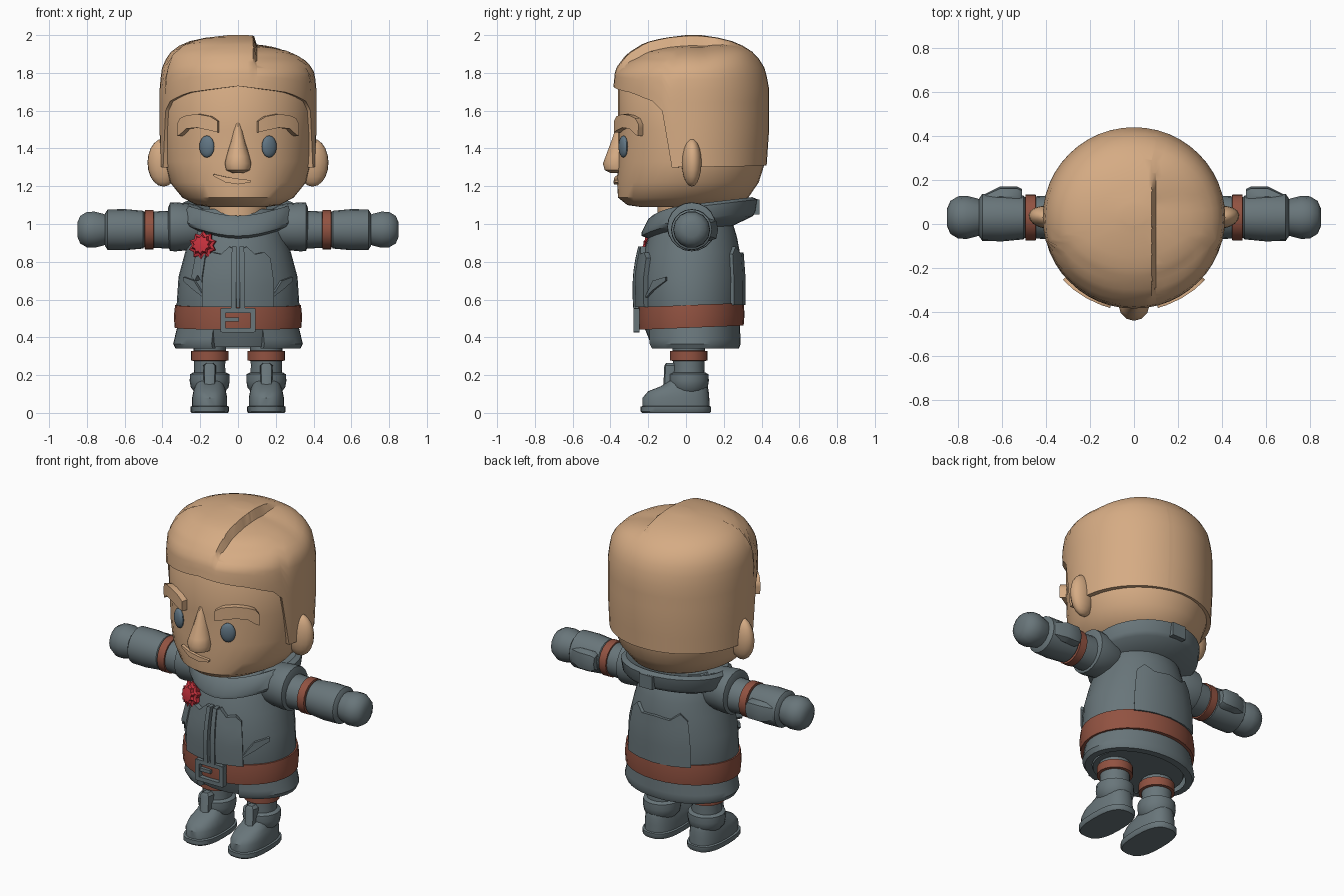
import bpy, bmesh
from math import sin, cos, pi, radians, copysign
from mathutils import Matrix, Vector

if "Cube" in bpy.data.objects:
    bpy.data.objects.remove(bpy.data.objects["Cube"])


def material(name, rgb):
    m = bpy.data.materials.new(name)
    m.use_nodes = True
    m.diffuse_color = (*rgb, 1)
    m.node_tree.nodes["Principled BSDF"].inputs["Base Color"].default_value = (*rgb, 1)
    return m


SKIN = material("tan", (0.67, 0.41, 0.23))
CLOTH = material("slate_grey", (0.14, 0.18, 0.195))
LEATHER = material("red_brown", (0.285, 0.085, 0.053))
RED = material("bright_red", (0.55, 0.03, 0.045))
EYE = material("blue_grey", (0.12, 0.18, 0.23))


def finish(name, bm, mat, matrix=Matrix(), sharp=38):
    bm.transform(matrix)
    bmesh.ops.remove_doubles(bm, verts=bm.verts, dist=0.0001)
    bmesh.ops.recalc_face_normals(bm, faces=bm.faces)
    for f in bm.faces:
        f.smooth = True
    for e in bm.edges:
        e.smooth = e.calc_face_angle(0) < radians(sharp)
    me = bpy.data.meshes.new(name)
    bm.to_mesh(me)
    bm.free()
    me.materials.append(mat)
    ob = bpy.data.objects.new(name, me)
    bpy.context.collection.objects.link(ob)
    return ob


def grid(rows, closed, caps):
    bm = bmesh.new()
    vs = [[bm.verts.new(p) for p in r] for r in rows]
    n = len(vs[0])
    for a, b in zip(vs, vs[1:]):
        for i in range(n if closed else n - 1):
            j = (i + 1) % n
            bm.faces.new((a[i], a[j], b[j], b[i]))
    for r in caps:
        bm.faces.new(vs[r])
    return bm


def lerp(table, t):
    if t <= table[0][0]:
        return table[0][1:]
    for p, q in zip(table, table[1:]):
        if t <= q[0]:
            k = (t - p[0]) / (q[0] - p[0])
            return tuple(a + (b - a) * k for a, b in zip(p[1:], q[1:]))
    return table[-1][1:]


# Rings are (height, half width, front y, back y); angle 0 faces the front
def surface(rings, deg, z, off=0.0):
    rx, yf, yb = lerp(rings, z)
    a = radians(deg)
    return Vector(((rx + off) * sin(a), (yf + yb) / 2 - ((yb - yf) / 2 + off) * cos(a), z))


def loft(name, rings, mat, matrix=Matrix(), n=24, power=1.0, star=1.0, tilt=0.0, sag=0.0):
    rows = []
    for z, rx, yf, yb in rings:
        row = []
        for i in range(n):
            a = 2 * pi * i / n
            c, s = (copysign(abs(v) ** power, v) for v in (cos(a), sin(a)))
            k = star if i % 2 else 1
            y = (yf + yb) / 2 - (yb - yf) / 2 * c * k
            row.append((rx * s * k, y, z + tilt * y - sag * max(0, c) ** 4))
        rows.append(row)
    return finish(name, grid(rows, True, (0, -1)), mat, matrix)


def lathe(name, profile, mat, matrix=Matrix(), n=20, **kw):
    return loft(name, [(t, r, -r, r) for t, r in profile], mat, matrix, n, **kw)


# Raised panel wrapped on a surface: columns are (angle, low z, high z)
def panel(name, rings, cols, off, mat, matrix=Matrix(), depth=0.04, m=5):
    cols = [cols[0]] + cols + [cols[-1]]
    steps = [0] + [i / m for i in range(m + 1)] + [1]
    rows = []
    for j, t in enumerate(steps):
        row = []
        for i, (a, lo, hi) in enumerate(cols):
            edge = i in (0, len(cols) - 1) or j in (0, len(steps) - 1)
            row.append(surface(rings, a, lo + (hi - lo) * t, off - depth if edge else off))
        rows.append(row)
    return finish(name, grid(rows, False, ()), mat, matrix)


def ball(name, centre, radii, mat, matrix=Matrix(), turn=0):
    bm = bmesh.new()
    bmesh.ops.create_uvsphere(bm, u_segments=16, v_segments=10, radius=1)
    local = (Matrix.Translation(centre) @ Matrix.Rotation(radians(turn), 4, 'Z')
             @ Matrix.Diagonal((*radii, 1)))
    return finish(name, bm, mat, matrix @ local)


def boxes(name, parts, mat):
    bm = bmesh.new()
    for centre, size in parts:
        bmesh.ops.create_cube(bm, size=1, matrix=Matrix.Translation(centre) @ Matrix.Diagonal((*size, 1)))
    return finish(name, bm, mat)


# Head and neck
HEAD = [(1.09, .15, -.24, .15), (1.10, .22, -.31, .25), (1.14, .295, -.36, .33),
        (1.22, .36, -.365, .385), (1.33, .39, -.36, .42), (1.5, .40, -.36, .43),
        (1.72, .40, -.36, .43), (1.8, .36, -.32, .38), (1.88, .2, -.15, .2)]
loft("head", HEAD, SKIN, n=36)
lathe("neck", [(.95, .15), (1.12, .15)], SKIN)

# Hair shell with a side parting
HAIR = [(1.28, .41, -.37, .425), (1.5, .415, -.375, .44), (1.72, .415, -.385, .44),
        (1.82, .405, -.375, .42), (1.9, .37, -.315, .37), (1.96, .29, -.22, .275),
        (1.985, .18, -.12, .18), (2.0, .05, 0, .08)]
HAIRLINE = [(0, 1.73), (40, 1.695), (60, 1.65), (72, 1.57), (75, 1.3), (180, 1.31)]
rows = []
for t in [-1] + [i / 14 for i in range(15)]:
    row = []
    for i in range(48):
        a = i * 7.5 - 180
        low = lerp(HAIRLINE, abs(a))[0]
        u = 1 - (1 - max(t, 0)) ** 2
        row.append(surface(HAIR, a, low + (2 - low) * u, -.05 if t < 0 else 0))
    rows.append(row)
bm = grid(rows, True, (-1,))
for x in (.08, .1):
    bmesh.ops.bisect_plane(bm, geom=bm.verts[:] + bm.edges[:] + bm.faces[:],
                           plane_co=(x, 0, 0), plane_no=(1, 0, 0))
for v in bm.verts:
    if v.co.x > .09 and v.co.z > 1.75:
        fade = min(1, max(0, (.3 - v.co.y) / .2))
        v.co.z -= .05 * fade * min(1, (v.co.z - 1.75) / .18)
finish("hair", bm, SKIN, sharp=45)

# Nose and mouth
loft("nose", [(1.27, .03, -.40, -.3), (1.285, .062, -.43, -.3), (1.32, .07, -.44, -.3),
              (1.36, .06, -.425, -.3), (1.44, .038, -.395, -.3), (1.54, .015, -.36, -.3)], SKIN, n=12)
panel("mouth", HEAD, [(-20, 1.255, 1.265), (-10, 1.22, 1.25), (0, 1.21, 1.24), (10, 1.22, 1.232)],
      .018, SKIN, m=2)

# Jacket, collar, hem and belt
JACKET = [(.35, .27, -.18, .25), (.45, .31, -.22, .28), (.57, .325, -.245, .295),
          (.72, .315, -.245, .295), (.85, .28, -.225, .285), (.93, .255, -.20, .27),
          (1.03, .23, -.16, .24), (1.08, .2, -.12, .2)]
loft("jacket", JACKET, CLOTH, n=32)
loft("collar", [(.95, .2, -.14, .22), (1.0, .30, -.235, .355), (1.02, .315, -.235, .37),
                (1.085, .315, -.2, .38), (1.10, .29, -.18, .35), (1.06, .2, -.14, .22)],
     CLOTH, n=32, tilt=.12, sag=.035)
boxes("collar_tab", [((0, .372, 1.09), (.09, .035, .08))], CLOTH)
HEM = [(.34, .33, -.2, .28), (.36, .345, -.215, .29), (.47, .318, -.215, .285)]
panel("jacket_hem", HEM, [(24 + 312 * i / 32, .34, .47) for i in range(33)], 0, CLOTH)
loft("belt", [(.45, .3, -.21, .27), (.45, .335, -.252, .305), (.51, .34, -.258, .31),
              (.57, .333, -.254, .305), (.57, .3, -.21, .27)], LEATHER, n=32, tilt=.04)
boxes("belt_buckle",
      [((s * .08, -.262, .49), (.026, .034, .125)) for s in (-1, 1)]
      + [((0, -.262, .49 + s * .052), (.17, .03, .024)) for s in (-1, 1)]
      + [((-.03, -.264, .495), (.07, .02, .02))], CLOTH)
panel("back_panel", JACKET, [(142, .57, .84), (150, .57, .88), (162, .57, .84), (180, .57, .85),
                             (198, .57, .84), (210, .57, .88), (218, .57, .84)], .02, CLOTH)

# Rosette with ribbon tails
facing = Vector((-.35, -.9, .2)).to_track_quat('Z', 'Y').to_matrix().to_4x4()
spot = Matrix.Translation((-.185, -.18, .885)) @ facing
lathe("rosette", [(-.04, .05), (0, .078), (.012, .078), (.02, .058), (.035, .05), (.04, .02)],
      RED, spot, n=20, star=.76)
panel("rosette_ribbon", JACKET, [(-45, .72, .84), (-41, .70, .84), (-38, .73, .84), (-33, .69, .84)],
      .035, CLOTH)

for side, s in (("right", -1), ("left", 1)):
    flip = Matrix.Diagonal((s, 1, 1, 1))

    # Face features
    panel(side + "_eyebrow", HEAD, [(14.5, 1.485, 1.545), (20, 1.495, 1.57), (30, 1.51, 1.582),
                                    (39, 1.505, 1.575), (45, 1.475, 1.56), (48, 1.465, 1.53)],
          .035, SKIN, flip, m=3)
    ball(side + "_eye", (.165, -.332, 1.41), (.043, .02, .058), EYE, flip, 24)
    ball(side + "_ear", (.395, .03, 1.325), (.085, .052, .127), SKIN, flip, 8)

    # Jacket front
    panel(side + "_front_panel", JACKET, [(5, .56, .87), (9, .56, .88), (17, .56, .84),
                                          (27, .56, .85), (33, .56, .82)], .028, CLOTH, flip)
    panel(side + "_placket", JACKET, [(1.5, .55, .88), (6, .55, .88)], .038, CLOTH, flip)
    panel(side + "_pocket_flap", JACKET, [(33, .61, .62), (45, .65, .70), (62, .70, .72)],
          .015, CLOTH, flip, m=2)

    # Arm, laid along x
    arm = flip @ Matrix.Translation((0, .03, .97)) @ Matrix.Rotation(pi / 2, 4, 'Y')
    shoulder = Matrix.Translation((0, 0, .015)) @ arm
    lathe(side + "_shoulder", [(.17, .09), (.23, .12), (.33, .13), (.36, .128), (.37, .10)], CLOTH, shoulder)
    lathe(side + "_sleeve", [(.3, .1), (.38, .1), (.46, .095)], CLOTH, arm)
    lathe(side + "_arm_band", [(.445, .09), (.447, .104), (.493, .104), (.495, .09)], LEATHER, arm)
    lathe(side + "_glove_cuff", [(.49, .085), (.503, .1), (.6, .109), (.69, .107), (.705, .085)], CLOTH, arm)
    loft(side + "_cuff_guard", [(.51, .045, .05, .13), (.53, .06, .05, .14), (.61, .06, .05, .14),
                                (.69, .045, .05, .1)], CLOTH, arm, n=8, power=.7)
    lathe(side + "_fist", [(.68, .075), (.72, .088), (.76, .098), (.80, .096), (.835, .075), (.85, .04)],
          CLOTH, arm, n=14)

    # Leg and boot
    leg = flip @ Matrix.Translation((.15, .015, 0))
    lathe(side + "_leg", [(.18, .085), (.25, .082), (.42, .09)], CLOTH, leg)
    lathe(side + "_knee_band", [(.275, .08), (.277, .1), (.327, .1), (.33, .08)], LEATHER, leg)
    lathe(side + "_boot_cuff", [(.11, .08), (.135, .1), (.17, .106), (.205, .104), (.215, .085)], CLOTH, leg)
    loft(side + "_boot_tongue", [(.08, .03, -.17, -.05), (.14, .032, -.135, -.05), (.25, .034, -.13, -.06),
                                 (.265, .018, -.12, -.07)], CLOTH, leg, n=8, power=.6)
    loft(side + "_boot_foot", [(.03, .093, -.245, .11), (.08, .093, -.245, .108), (.115, .086, -.215, .105),
                               (.14, .078, -.15, .1), (.18, .07, -.09, .085)], CLOTH, leg, power=.8)
    loft(side + "_boot_sole", [(0, .096, -.248, .112), (.008, .102, -.255, .118), (.033, .102, -.255, .118),
                               (.038, .09, -.24, .105)], CLOTH, leg, power=.75)
